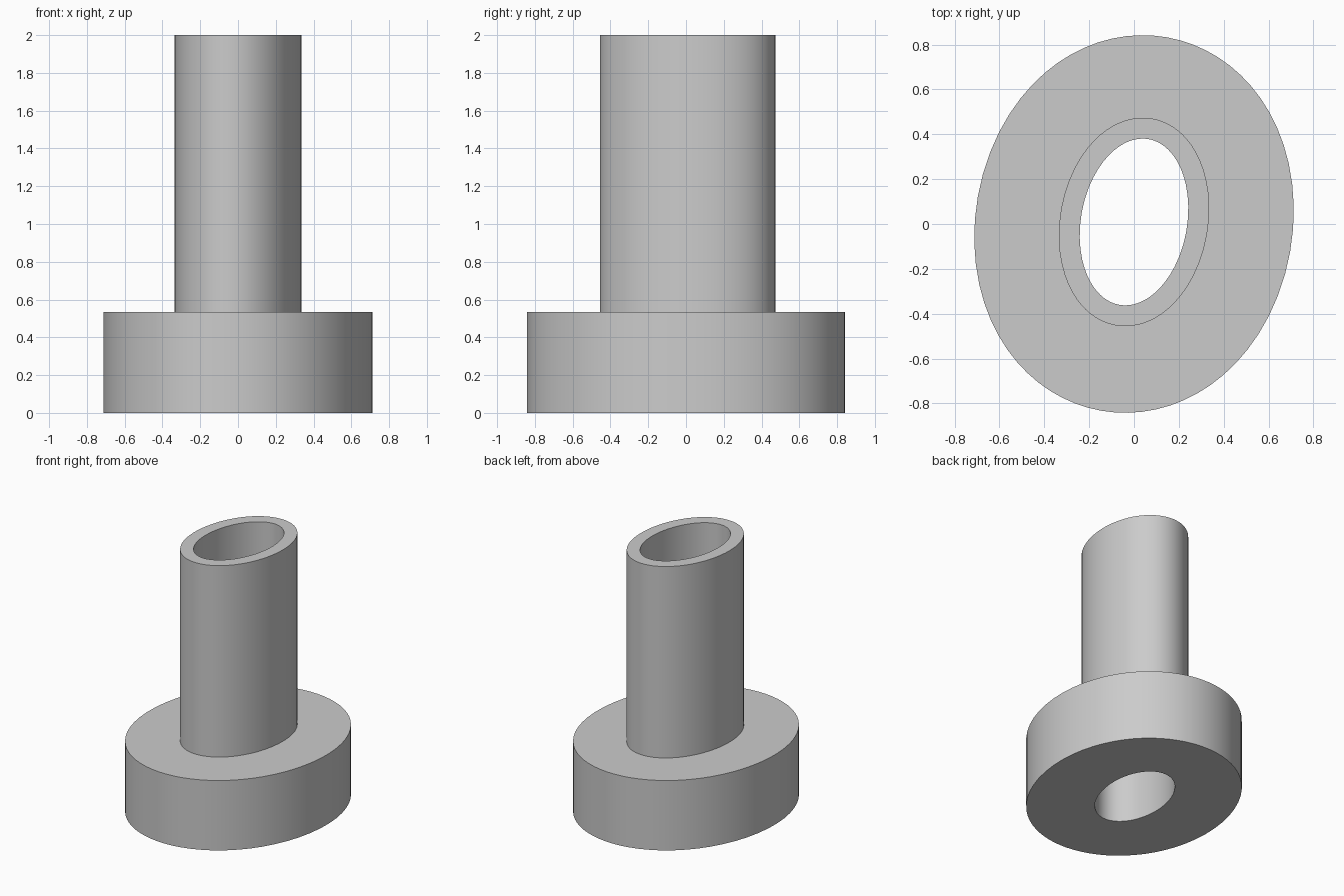
import bpy, bmesh, math
from mathutils import Matrix, Vector

cube = bpy.data.objects.get("Cube")
if cube:
    bpy.data.objects.remove(cube)

SEGMENTS = 64
BORE_A, BORE_B = 0.237, 0.375      # half axes of the oval bore
TILT = Matrix.Rotation(math.radians(-10), 3, 'Z')
FLANGE_TOP, TOP = 0.535, 2.0
TUBE_WALL, FLANGE_WALL = 0.093, 0.47

grey = bpy.data.materials.new("plain grey")
grey.use_nodes = True
grey.diffuse_color = (0.6, 0.6, 0.6, 1)
grey.node_tree.nodes["Principled BSDF"].inputs["Base Color"].default_value = grey.diffuse_color


def oval_ring(bm, offset, z, shift_y):
    """Ring of vertices at an even distance outside the tilted bore oval."""
    ring = []
    for i in range(SEGMENTS):
        angle = math.tau * i / SEGMENTS
        c, s = math.cos(angle), math.sin(angle)
        size = math.hypot(BORE_A * c, BORE_B * s)
        point = Vector((BORE_A ** 2 * c / size + offset * c,
                        BORE_B ** 2 * s / size + offset * s, z))
        ring.append(bm.verts.new(TILT @ point + Vector((0, shift_y, 0))))
    return ring


# Closed section: underside, flange rim, flange top, tube wall, tube lip, bore
section = [
    (0, 0, 0.009),
    (FLANGE_WALL, 0, 0),
    (FLANGE_WALL, FLANGE_TOP, 0),
    (TUBE_WALL, FLANGE_TOP, 0.009),
    (TUBE_WALL, TOP, 0.009),
    (0, TOP, 0.009),
]
bm = bmesh.new()
rings = [oval_ring(bm, *step) for step in section]
for k, lower in enumerate(rings):
    upper = rings[(k + 1) % len(rings)]
    for i in range(SEGMENTS):
        j = (i + 1) % SEGMENTS
        bm.faces.new((lower[i], lower[j], upper[j], upper[i]))
bmesh.ops.recalc_face_normals(bm, faces=bm.faces)

mesh = bpy.data.meshes.new("flanged_tube")
bm.to_mesh(mesh)
bm.free()
mesh.materials.append(grey)
tube = bpy.data.objects.new("flanged_tube", mesh)
bpy.context.collection.objects.link(tube)

# Smooth walls with crisp rims
bpy.ops.object.select_all(action='DESELECT')
tube.select_set(True)
bpy.context.view_layer.objects.active = tube
bpy.ops.object.shade_smooth_by_angle(angle=math.radians(30))
